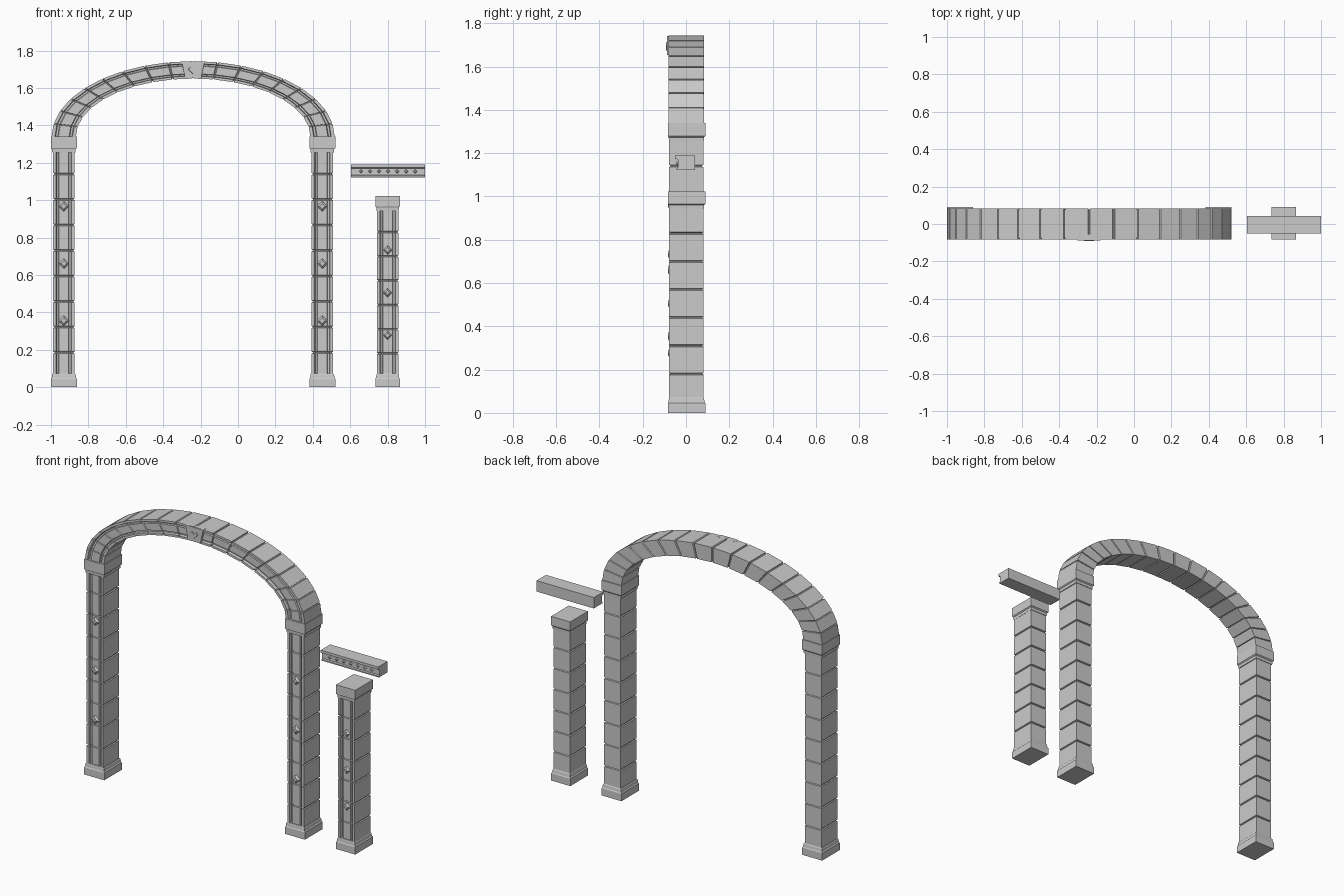
import bpy, bmesh, math

if "Cube" in bpy.data.objects:
    bpy.data.objects.remove(bpy.data.objects["Cube"])

CX = -0.24  # middle of the arch


def finish(name, bm):
    bmesh.ops.recalc_face_normals(bm, faces=bm.faces)
    me = bpy.data.meshes.new(name)
    bm.to_mesh(me)
    bm.free()
    ob = bpy.data.objects.new(name, me)
    bpy.context.collection.objects.link(ob)
    return ob


def loft(name, rings):
    """Skin closed rings of equal point count and cap the ends."""
    bm = bmesh.new()
    vs = [[bm.verts.new(p) for p in r] for r in rings]
    n = len(rings[0])
    for a, b in zip(vs, vs[1:]):
        for i in range(n):
            j = (i + 1) % n
            bm.faces.new((a[i], a[j], b[j], b[i]))
    bm.faces.new(vs[0][::-1])
    bm.faces.new(vs[-1])
    return finish(name, bm)


# Masonry cross-section: plain back and sides, panelled front (u = -1..1, y)
half = [(0.44, -.071), (0.5, -.062), (0.66, -.062), (0.72, -.078), (1, -.078), (1, .08)]
SECTION = [(-u, y) for u, y in reversed(half)] + half


def section(d, hw):
    """Cross-section as (offset, y), shrunk by d at block joints."""
    return [(u * (hw - d), y * (1 - d / .08)) for u, y in SECTION]


def shaft(name, x, hw, z0, z1, joints):
    levels = [(z0, 0)]
    for z in joints:
        levels += [(z - .005, 0), (z - .002, .006), (z + .002, .006), (z + .005, 0)]
    levels.append((z1, 0))
    loft(name, [[(x + o, y, z) for o, y in section(d, hw)] for z, d in levels])


def moulding(name, x, levels):
    """Stacked rectangle profile: (z, half width, front y, back y)."""
    loft(name, [[(x - w, f, z), (x + w, f, z), (x + w, b, z), (x - w, b, z)]
                for z, w, f, b in levels])


def prism(name, pts, y0, y1, inset=1.0):
    """Front-facing plate from (x, z) points, front outline scaled by inset."""
    cx = sum(p[0] for p in pts) / len(pts)
    cz = sum(p[1] for p in pts) / len(pts)
    front = [(cx + (x - cx) * inset, y0, cz + (z - cz) * inset) for x, z in pts]
    return loft(name, [[(x, y1, z) for x, z in pts], front])


def stud(name, x, z, r, y_front, y_back):
    """Diamond stud with stepped bevels."""
    dirs = [(0, 1), (1, 0), (0, -1), (-1, 0)]
    d = y_back - y_front
    steps = [(1, y_back), (1, y_back - .4 * d), (.8, y_back - .75 * d), (.5, y_front)]
    loft(name, [[(x + a * r * s, y, z + b * r * s) for a, b in dirs] for s, y in steps])


def base(name, x, w):
    moulding(name, x, [(0, w, -.084, .089), (.045, w, -.084, .089), (.05, w - .004, -.081, .086),
                       (.068, w - .006, -.079, .083), (.073, w - .009, -.077, .08)])


def capital(name, x, w, z0, z1):
    moulding(name, x, [(z0, w - .007, -.079, .083), (z0 + .018, w - .006, -.08, .084),
                       (z0 + .024, w, -.084, .09), (z1, w, -.084, .09)])


# Arch pillars
for side, s in (("left", -1), ("right", 1)):
    x = CX + s * .691
    base(side + "_pillar_base", x, .069)
    shaft(side + "_pillar_shaft", x, .057, .05, 1.27, [.185 + .1365 * i for i in range(8)])
    capital(side + "_pillar_capital", x, .069, 1.255, 1.34)
    for i in range(3):
        stud(f"{side}_pillar_stud_{i}", x, .355 + .306 * i, .029, -.083, -.06)

# Elliptical arch of voussoir blocks
angles = [(0, 0)]
for k in range(1, 18):
    angles += [(10 * k - .45, 0), (10 * k - .2, .006), (10 * k + .2, .006), (10 * k + .45, 0)]
angles.append((180, 0))
rings = []
for deg, d in angles:
    c, s = math.cos(math.radians(deg)), math.sin(math.radians(deg))
    ox, oz, ix, iz = .757 * c, .405 * s, .627 * c, .312 * s
    mx, mz = (ox + ix) / 2, (oz + iz) / 2
    hw = math.hypot(ox - ix, oz - iz) / 2
    ux, uz = (ox - ix) / 2 / hw, (oz - iz) / 2 / hw
    rings.append([(CX + mx + ux * o, y * 1.05, 1.338 + mz + uz * o) for o, y in section(d, hw)])
loft("arch", rings)

# Keystone plate and its chevron ornament
prism("keystone", [(CX - .063, 1.742), (CX + .063, 1.742), (CX + .044, 1.652), (CX - .044, 1.652)],
      -.088, -.055, .97)
prism("keystone_chevron", [(CX - .03, 1.7), (CX - .015, 1.715), (CX, 1.7), (CX + .015, 1.715),
                           (CX + .03, 1.7), (CX, 1.67)], -.092, -.08, .85)

# Small free-standing pillar
PX = .80
base("small_pillar_base", PX, .066)
shaft("small_pillar_shaft", PX, .058, .05, .96, [.18 + .13 * i for i in range(6)])
capital("small_pillar_capital", PX, .066, .942, 1.022)
for i in range(3):
    stud(f"small_pillar_stud_{i}", PX, .277 + .228 * i, .025, -.083, -.06)

# Beam with a lip along its top front edge
outline = [(.042, 1.122), (.042, 1.19), (-.051, 1.19), (-.051, 1.174), (-.036, 1.17),
           (-.036, 1.134), (-.043, 1.13), (-.043, 1.122)]
loft("beam", [[(x, y, z) for y, z in outline] for x in (.605, 1.0)])
for i in range(7):
    stud(f"beam_stud_{i}", .658 + .0482 * i, 1.154, .011, -.044, -.03)
